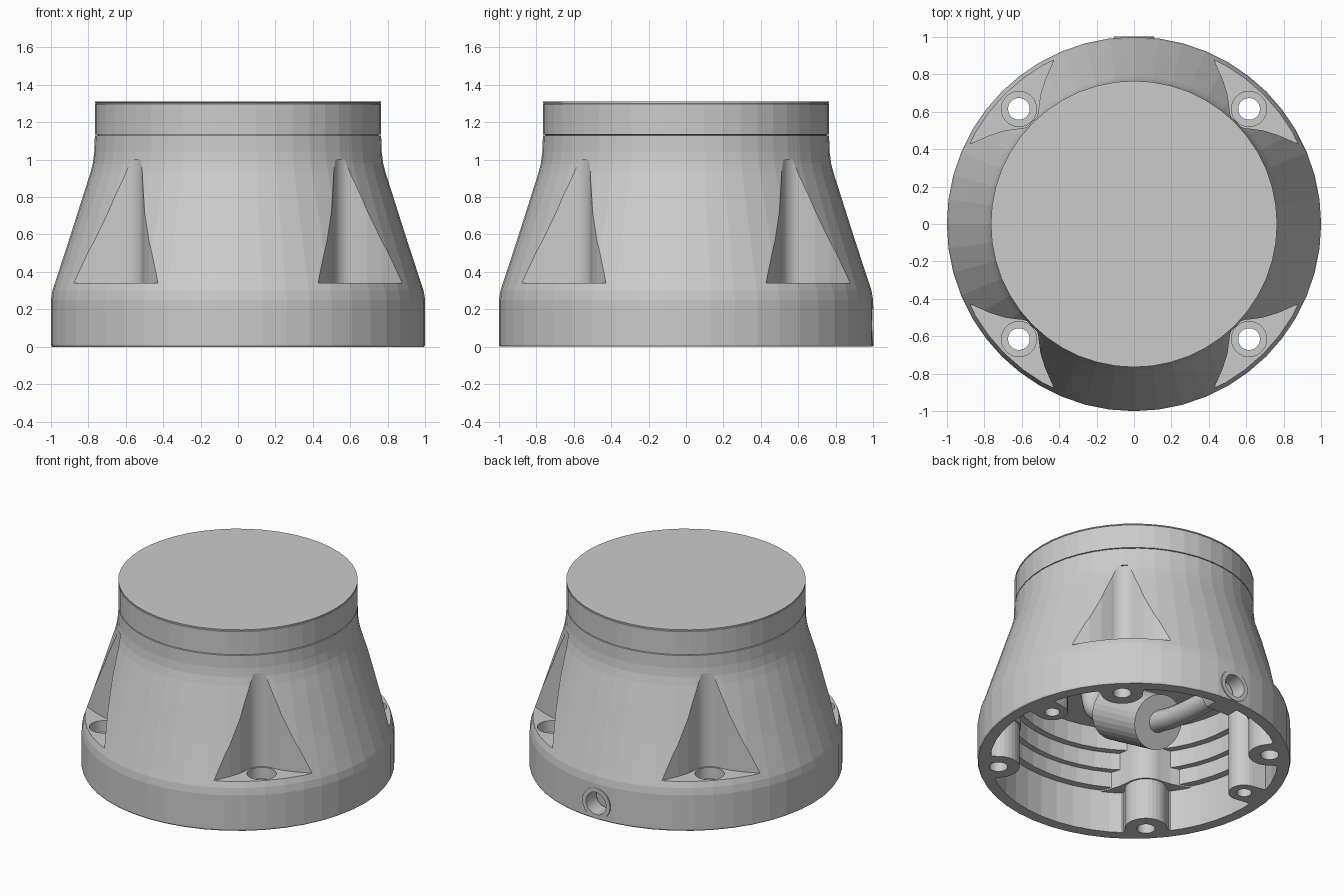
import bpy, bmesh, math
from mathutils import Vector

if "Cube" in bpy.data.objects:
    bpy.data.objects.remove(bpy.data.objects["Cube"])

grey = bpy.data.materials.new("housing_grey")
grey.diffuse_color = (0.6, 0.6, 0.6, 1)
grey.use_nodes = True
grey.node_tree.nodes["Principled BSDF"].inputs["Base Color"].default_value = grey.diffuse_color


def finish(name, bm):
    bmesh.ops.recalc_face_normals(bm, faces=bm.faces)
    me = bpy.data.meshes.new(name)
    bm.to_mesh(me)
    bm.free()
    me.materials.append(grey)
    ob = bpy.data.objects.new(name, me)
    bpy.context.collection.objects.link(ob)
    return ob


def lathe(name, profile, n=48):
    """Closed solid of revolution, flat ends."""
    bm = bmesh.new()
    rings = [[bm.verts.new((r * math.cos(2 * math.pi * i / n), r * math.sin(2 * math.pi * i / n), z))
              for i in range(n)] for r, z in profile]
    for a, b in zip(rings, rings[1:]):
        for i in range(n):
            j = (i + 1) % n
            bm.faces.new((a[i], a[j], b[j], b[i]))
    bm.faces.new(rings[0])
    bm.faces.new(rings[-1])
    return finish(name, bm)


def prism(name, outline, z0, z1):
    bm = bmesh.new()
    lo = [bm.verts.new((x, y, z0)) for x, y in outline]
    hi = [bm.verts.new((x, y, z1)) for x, y in outline]
    for i in range(len(lo)):
        j = (i + 1) % len(lo)
        bm.faces.new((lo[i], lo[j], hi[j], hi[i]))
    bm.faces.new(lo)
    bm.faces.new(hi)
    return finish(name, bm)


def circle(x, y, r, n=32):
    return [(x + r * math.cos(2 * math.pi * (k + 0.3) / n), y + r * math.sin(2 * math.pi * (k + 0.3) / n))
            for k in range(n)]


def rod(name, a, b, r, n=32):
    a, b = Vector(a), Vector(b)
    bm = bmesh.new()
    bmesh.ops.create_cone(bm, cap_ends=True, segments=n, radius1=r, radius2=r, depth=(b - a).length)
    m = (b - a).to_track_quat('Z', 'Y').to_matrix().to_4x4()
    m.translation = (a + b) / 2
    bm.transform(m)
    return finish(name, bm)


def cut(target, cutter):
    """Subtract the cutter, bake the result and remove the cutter."""
    cutter.hide_render = True
    mod = target.modifiers.new("cut", 'BOOLEAN')
    mod.operation = 'DIFFERENCE'
    mod.object = cutter
    before = len(target.data.vertices)
    for solver in ('EXACT', 'MANIFOLD', 'FLOAT'):
        mod.solver = solver
        bpy.context.view_layer.update()
        dg = bpy.context.evaluated_depsgraph_get()
        me = bpy.data.meshes.new_from_object(target.evaluated_get(dg))
        if len(me.vertices) != before and len(me.vertices) > 0:
            break
    target.modifiers.clear()
    target.data = me
    bpy.data.objects.remove(cutter)


def pocket_outline(sx, sy, d):
    """Rounded inner corner flaring outwards; d grows the shape."""
    side = [(0.40, 1.3), (0.40, 0.95), (0.435, 0.86), (0.475, 0.77), (0.50, 0.69)]
    pts = [(x - d, y) for x, y in side]
    c, r = 0.615, 0.105 + d
    pts += [(c + r * math.cos(math.pi + t * math.pi / 32), c + r * math.sin(math.pi + t * math.pi / 32))
            for t in range(17)]
    pts += [(y, x - d) for x, y in reversed(side)]
    pts.append((1.3, 1.3))
    return [(sx * x, sy * y) for x, y in pts]


def boss_outline(x, y, r, flare=0.0):
    """Round boss at (x, y) joined outwards to the wall with flared feet."""
    a0, d = math.atan2(y, x), math.hypot(x, y)
    pts = [(d + r * math.cos(a), r * math.sin(a))
           for a in [math.pi / 2 + math.pi * k / 16 for k in range(17)]]
    pts += [(d + 0.03, -r - flare * 0.2), (0.92, -r - flare), (1.25, -r - flare),
            (1.25, r + flare), (0.92, r + flare), (d + 0.03, r + flare * 0.2)]
    c, s = math.cos(a0), math.sin(a0)
    return [(u * c - v * s, u * s + v * c) for u, v in pts]


corners = [(sx, sy) for sx in (-1, 1) for sy in (-1, 1)]

# Housing: flared outer shell
body = lathe("housing", [
    (0.995, 0), (1.0, 0.01), (1.0, 0.25), (0.992, 0.30), (0.972, 0.36), (0.90, 0.58), (0.835, 0.785),
    (0.79, 0.925), (0.776, 0.98), (0.768, 1.04), (0.765, 1.128), (0.755, 1.13)])

# Stepped cavity, with the bosses left standing in it
cavity = lathe("cavity_cutter", [
    (0.92, -0.1), (0.92, 0.30), (0.87, 0.30), (0.87, 0.41), (0.83, 0.41),
    (0.83, 0.53), (0.785, 0.53), (0.785, 0.68)])
for sx, sy in corners:
    cut(cavity, prism("screw_boss", boss_outline(0.615 * sx, 0.615 * sy, 0.135, 0.05), -0.2, 1.1))
    cut(cavity, prism("pocket_wall", pocket_outline(sx, sy, 0.04), 0.29, 1.2))
for s in (-1, 1):
    cut(cavity, prism("side_boss", boss_outline(0.80 * s, 0.14, 0.10), -0.2, 1.2))
cut(cavity, rod("port_boss", (0, 0.83, 0.11), (0, 1.3, 0.11), 0.14))
cut(body, cavity)

# Screw pockets with counterbored through holes
for sx, sy in corners:
    cut(body, prism("pocket_cutter", pocket_outline(sx, sy, 0), 0.34, 1.0))
    x, y = 0.615 * sx, 0.615 * sy
    cut(body, prism("counterbore_cutter", circle(x, y, 0.094), 0.26, 0.45))
    cut(body, prism("hole_cutter", circle(x, y, 0.058), -0.1, 0.40))

# Blind holes in the side bosses, and the cable port
for s in (-1, 1):
    cut(body, prism("side_hole_cutter", circle(0.8 * s, 0.14, 0.048), -0.1, 0.3))
cut(body, rod("port_cutter", (0, 0.7, 0.11), (0, 1.2, 0.11), 0.09))

# Port collar
collar = rod("port_collar", (0, 0.85, 0.112), (0, 1.002, 0.112), 0.108)
cut(collar, rod("collar_cutter", (0, 0.7, 0.112), (0, 1.2, 0.112), 0.078))

# Top cap with a shadow gap below it and a fine lip
lathe("top_cap", [(0.752, 1.12), (0.752, 1.133), (0.765, 1.134), (0.765, 1.297), (0.761, 1.299),
                  (0.761, 1.302), (0.765, 1.304), (0.765, 1.31)], 48)

# Cable connector hanging inside
rod("connector", (0, -0.18, 0.44), (0, 0.24, 0.18), 0.18)
rod("connector_neck", (0, -0.26, 0.49), (0, -0.17, 0.434), 0.11)


def tube(name, points, r):
    cu = bpy.data.curves.new(name, 'CURVE')
    cu.dimensions = '3D'
    cu.bevel_depth = r
    cu.bevel_resolution = 4
    cu.use_fill_caps = True
    sp = cu.splines.new('BEZIER')
    sp.bezier_points.add(len(points) - 1)
    for bp, p in zip(sp.bezier_points, points):
        bp.co = p
        bp.handle_left_type = bp.handle_right_type = 'AUTO'
    tmp = bpy.data.objects.new(name + "_path", cu)
    bpy.context.collection.objects.link(tmp)
    dg = bpy.context.evaluated_depsgraph_get()
    me = bpy.data.meshes.new_from_object(tmp.evaluated_get(dg))
    bpy.data.objects.remove(tmp)
    me.materials.clear()
    me.materials.append(grey)
    for p in me.polygons:
        p.use_smooth = len(p.vertices) == 4
    ob = bpy.data.objects.new(name, me)
    bpy.context.collection.objects.link(ob)


tube("connector_elbow", [(0, -0.24, 0.478), (0, -0.37, 0.55), (0, -0.42, 0.70)], 0.075)
tube("cable", [(0, 0.22, 0.19), (0, 0.40, 0.15), (0, 0.90, 0.112)], 0.07)
